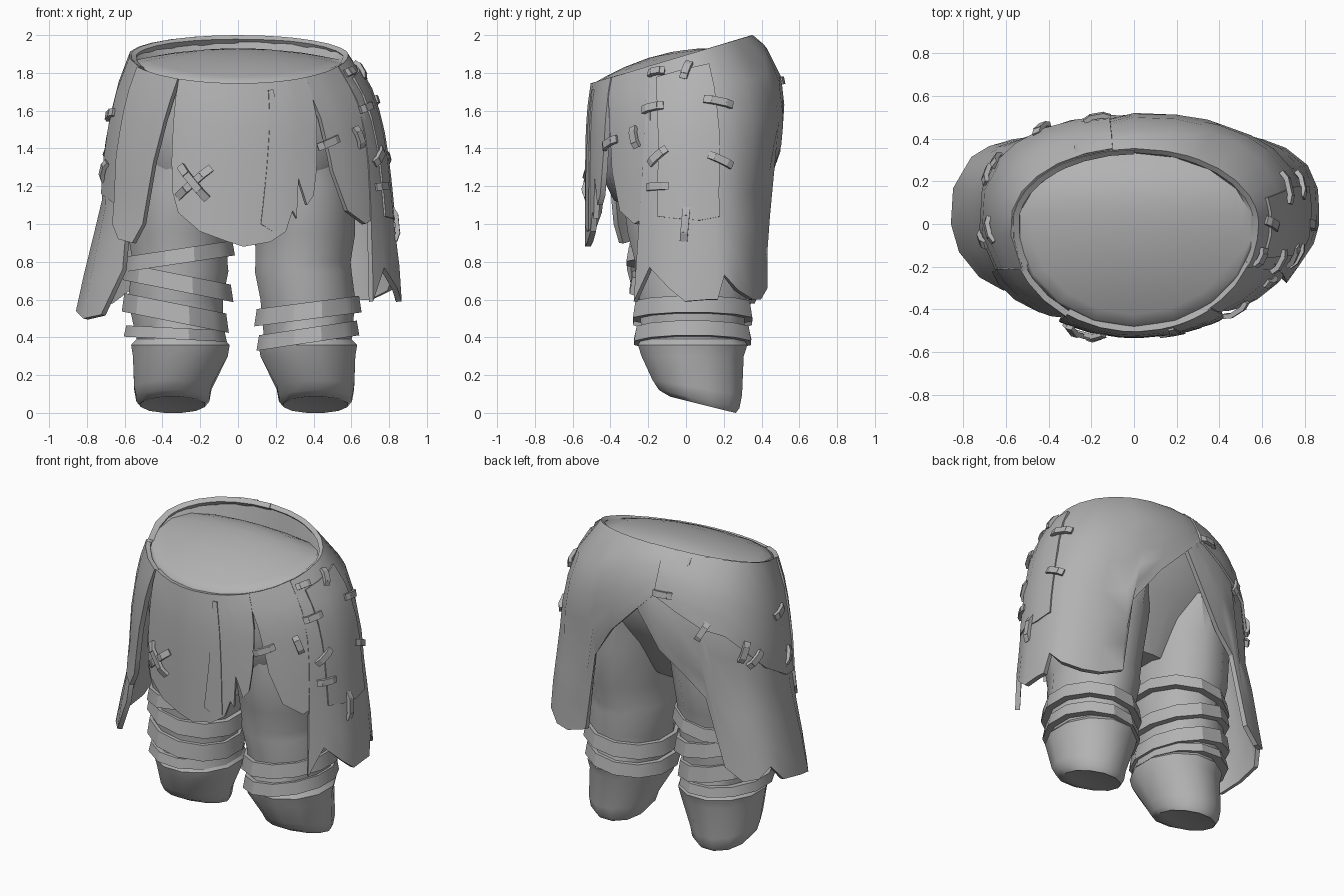
import bpy, bmesh, math
from mathutils import Matrix, Vector

if "Cube" in bpy.data.objects:
    bpy.data.objects.remove(bpy.data.objects["Cube"])

mat = bpy.data.materials.new("grey_cloth")
mat.diffuse_color = (0.45, 0.45, 0.45, 1)
mat.use_nodes = True
mat.node_tree.nodes["Principled BSDF"].inputs["Base Color"].default_value = mat.diffuse_color


def finish(name, bm, angle=32, thickness=0):
    me = bpy.data.meshes.new(name)
    bm.to_mesh(me)
    bm.free()
    me.materials.append(mat)
    ob = bpy.data.objects.new(name, me)
    bpy.context.collection.objects.link(ob)
    bpy.ops.object.select_all(action='DESELECT')
    ob.select_set(True)
    bpy.context.view_layer.objects.active = ob
    if thickness:
        mod = ob.modifiers.new("thickness", 'SOLIDIFY')
        mod.thickness = thickness
        mod.offset = -1
        bpy.ops.object.modifier_apply(modifier=mod.name)
    bpy.ops.object.shade_smooth_by_angle(angle=math.radians(angle))
    return ob


def interp(table, t):
    """Linear lookup in rows of (key, value, ...)."""
    if t <= table[0][0]:
        return table[0][1:]
    for a, b in zip(table, table[1:]):
        if t <= b[0]:
            f = (t - a[0]) / (b[0] - a[0])
            return tuple(p + (q - p) * f for p, q in zip(a[1:], b[1:]))
    return table[-1][1:]


# Cloth envelope by depth below the waist: right, left, front, back extents, back roundness
ENVELOPE = [(0, .58, .57, .50, .35, 1), (.06, .63, .60, .512, .42, .9), (.22, .72, .65, .525, .50, .8),
            (.45, .775, .70, .53, .525, .7), (.65, .80, .715, .53, .505, .65), (.8, .815, .725, .53, .46, .58),
            (.95, .83, .765, .53, .48, .55), (1.15, .855, .815, .53, .46, .5), (1.4, .868, .87, .53, .46, .47)]


def waist_z(deg):
    c = math.cos(math.radians(deg))
    return 1.895 - .3 * c * (.5 if c > 0 else .35)


def surface(deg, z, off=0.0):
    """Point on the cloth envelope; 0 degrees is front, 90 is +x."""
    a = math.radians(deg)
    s, c = math.sin(a), math.cos(a)
    d = max(0, waist_z(deg) - z)
    right, left, front, back, power = interp(ENVELOPE, d)
    x = s * ((right if s > 0 else left) + off)
    if c > 0:
        y = -(front + off) * c ** (1 + .13 * min(d / .4, 1))
    else:
        y = (back + off) * abs(c) ** power
    return Vector((x, y, z))


def cloth(name, cols, off=0.0, top=0.0, rows=7, thickness=.03):
    """Hanging panel from columns of (top angle, bottom angle, bottom height)."""
    bm = bmesh.new()
    grid = []
    for a0, a1, zb in cols:
        zt = waist_z(a0) - top
        line = []
        for r in range(rows + 1):
            t = r / rows
            line.append(bm.verts.new(surface(a0 + (a1 - a0) * t, zt + (zb - zt) * t, off)))
        grid.append(line)
    for a, b in zip(grid, grid[1:]):
        for r in range(rows):
            bm.faces.new((a[r], a[r + 1], b[r + 1], b[r]))
    return finish(name, bm, 32, thickness)


def loft(name, rings, loop=False, angle=35):
    bm = bmesh.new()
    vs = [[bm.verts.new(p) for p in ring] for ring in rings]
    n = len(vs[0])
    pairs = list(zip(vs, vs[1:])) + ([(vs[-1], vs[0])] if loop else [])
    for a, b in pairs:
        for i in range(n):
            j = (i + 1) % n
            bm.faces.new((a[i], a[j], b[j], b[i]))
    if not loop:
        bm.faces.new(vs[0])
        bm.faces.new(vs[-1])
    bmesh.ops.recalc_face_normals(bm, faces=bm.faces)
    return finish(name, bm, angle)


# Hips: domed inner top, then the undercloth down to the crotch
N = 18
angles = [360 * i / N for i in range(N)]
rings = []
for k in (.15, .4, .65, .85, .95):
    ring = []
    for a in angles:
        p = surface(a, waist_z(a)) * k
        fall = .5 if p.y < .12 else 2.0
        ring.append((p.x, p.y, 1.93 - fall * (p.y - .12) ** 2 - .2 * p.x ** 2))
    rings.append(ring)
for d, k in ((.015, .965), (.12, .95), (.3, .92), (.48, .85), (.62, .72)):
    ring = []
    for a in angles:
        p = surface(a, waist_z(a) - d)
        ring.append((p.x * k, p.y * k, p.z))
    rings.append(ring)
rings.append([(p[0] * .4, p[1] * .5, 1.04) for p in rings[-1]])
loft("hips", rings, angle=50)

# Waist and skirt panels
cloth("front_panel", [(-33, -29, 1.17), (-27, -26, 1.06), (-16, -16, .96), (-5, -5, .91), (2, 2, .88),
                      (12, 12, .905), (18, 18, .96), (21, 21, 1.07), (23, 22.5, 1.03), (25, 24, 1.24),
                      (28, 27, 1.10), (33, 30, 1.15), (38, 32, 1.28)], off=.005)
cloth("front_fold", [(15, 8.5, 1.0), (16.5, 13, .96), (17.5, 17, .97)], off=.012, top=.04, thickness=.02)
cloth("right_front_strip", [(36, 40, 1.28), (45, 46, 1.07), (55, 56, 1.0), (68, 65, 1.05)], off=.0)
cloth("right_main_panel", [(66, 56, .59), (73, 66, .77), (82, 78, .66), (90, 89, .59), (94, 93, .6), (98, 97, .6),
                           (103, 101, .73), (112, 110, .65), (125, 125, .60), (137, 136, .60),
                           (149, 149, .66), (155, 153, 1.18), (165, 165, 1.42), (180, 180, 1.63),
                           (195, 195, 1.80), (208, 208, 1.94)], off=.004)
cloth("left_main_panel", [(-180, -180, 1.62), (-168, -168, 1.38), (-155, -155, 1.22), (-144, -144, 1.10),
                          (-138, -138, .66), (-128, -128, .58), (-117, -117, .60), (-107, -106, .67),
                          (-99, -97, .57), (-95, -90, .54), (-82, -73, .50), (-72, -59, .52),
                          (-66, -51, .76)], off=-.002)
cloth("left_hip_patch", [(-170, -170, 1.74), (-157, -157, 1.66), (-142, -142, 1.57), (-128, -128, 1.53),
                         (-115, -115, 1.42), (-100, -100, 1.28), (-84, -84, 1.16), (-64, -62, 1.1)],
      off=.01, rows=4, thickness=.03)
cloth("left_front_strip", [(-66, -63, 1.0), (-58, -56, .92), (-46, -47, .90), (-33, -43, 1.0)], off=.016)
cloth("right_side_patch", [(72, 71, 1.04), (84, 82, 1.03), (95, 92, 1.02), (104, 100, 1.04)],
      off=.012, top=.07, thickness=.025)

# Legs: height, centre x, half width, centre y, half depth
LEG = [(0, .41, .175, .09, .18), (.03, .41, .2, .07, .22), (.1, .41, .212, .06, .245), (.3, .37, .26, .035, .28),
       (.36, .37, .27, .035, .30), (.39, .37, .24, .035, .28), (.6, .37, .26, .035, .29),
       (.75, .345, .265, .03, .31), (.8, .345, .26, .03, .31), (.95, .355, .275, .03, .35),
       (1.2, .34, .29, .03, .385), (1.45, .30, .26, .03, .39)]


def leg_ring(side, z, grow=0.0, slope=0.0, zoff=0.0, n=12):
    cx, hx, cy, hy = interp(LEG, z)
    if side < 0:
        cx = -cx + (.065 if z < .4 else .038)
    ring = []
    for i in range(n):
        a = 2 * math.pi * (i + .5) / n
        x, y = (hx + grow) * math.cos(a), cy + (hy + grow) * math.sin(a)
        sole = .25 * (.26 - y) * max(0, 1 - z / .3)
        ring.append((cx + x, y, max(0, z + zoff + sole + slope * x)))
    return ring


def wrap(name, side, z, h, slope):
    """Slanted bandage around a leg."""
    loft(name, [leg_ring(side, z, .04, slope, -h / 2), leg_ring(side, z, .026, slope, h / 2),
                leg_ring(side, z, -.04, slope, h / 2), leg_ring(side, z, -.04, slope, -h / 2)],
         loop=True, angle=30)


for side, label in ((1, "right"), (-1, "left")):
    sole = leg_ring(side, 0, -.05, zoff=.01)
    loft(label + "_leg", [sole] + [leg_ring(side, row[0]) for row in LEG], angle=38)
wrap("right_lower_wrap", 1, .41, .08, .15)
wrap("right_upper_wrap", 1, .54, .09, .13)
wrap("left_lower_wrap", -1, .42, .06, -.05)
wrap("left_middle_wrap", -1, .53, .10, -.2)
wrap("left_upper_wrap", -1, .69, .09, -.2)
wrap("left_top_wrap", -1, .83, .08, .15)


# Stitches: angle, height, roll, length
def stitch(deg, z, roll, length, off=.018):
    p = surface(deg, z, off)
    across = (surface(deg + 2, z) - surface(deg - 2, z)).normalized()
    down = surface(deg, z - .03) - surface(deg, z + .03)
    normal = down.cross(across).normalized()
    up = normal.cross(across)
    basis = Matrix((across, up, normal)).transposed().to_4x4()
    m = Matrix.Translation(p) @ basis @ Matrix.Rotation(math.radians(roll), 4, 'Z')
    bm = bmesh.new()
    # flat bridge with two bent ends
    for x, w, tilt in ((0, .6, 0), (-.38, .3, -25), (.38, .3, 25)):
        part = (m @ Matrix.Translation((x * length, 0, -.008 if tilt else 0))
                @ Matrix.Rotation(math.radians(tilt), 4, 'Y') @ Matrix.Diagonal((w * length, .04, .022, 1)))
        bmesh.ops.create_cube(bm, size=1, matrix=part)
    finish("stitch", bm, 30)


for s in ((72, 1.81, 10, .09), (90, 1.82, 75, .10), (104, 1.65, -12, .15), (102, 1.34, -25, .13),
          (69, 1.62, 12, .12), (71, 1.36, 40, .12), (71, 1.20, 3, .12), (57, 1.46, -70, .11),
          (39, 1.43, 20, .13), (89, 1.0, 85, .17), (-165, 1.76, 0, .12), (-142, 1.56, 60, .12),
          (-116, 1.42, 70, .13), (-108, 1.36, 40, .12), (-86, 1.58, 15, .12), (-80, 1.28, 60, .11)):
    stitch(*s)
stitch(-19, 1.22, 40, .23, .02)
stitch(-19, 1.22, -50, .22, .03)
